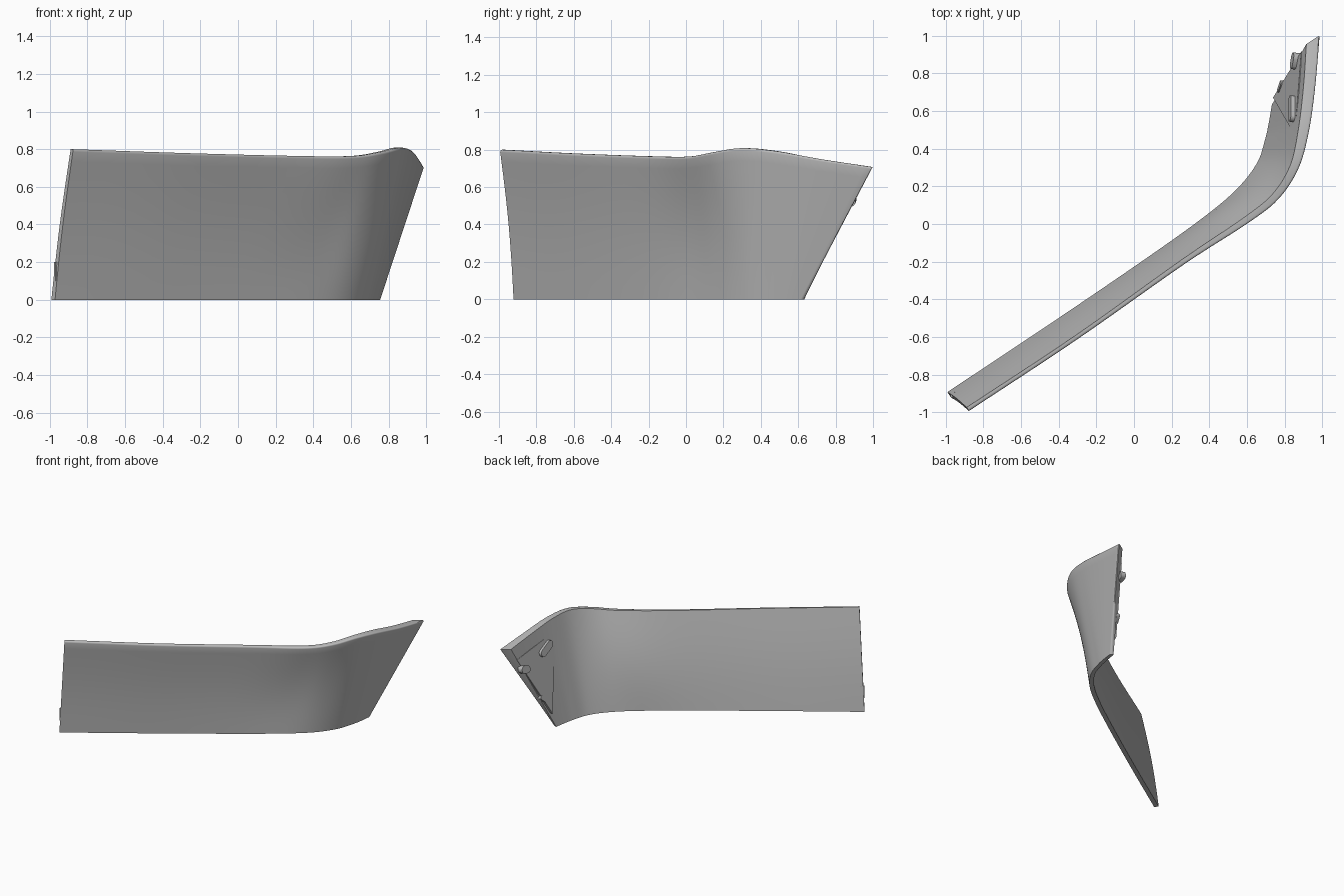
import bpy, bmesh, math
from mathutils import Vector, Matrix

cube = bpy.data.objects.get("Cube")
if cube:
    bpy.data.objects.remove(cube)

grey = bpy.data.materials.new("plain_grey")
grey.use_nodes = True
colour = (0.5, 0.5, 0.5, 1)
grey.diffuse_color = colour
grey.node_tree.nodes["Principled BSDF"].inputs["Base Color"].default_value = colour


def add_object(name, bm):
    bmesh.ops.recalc_face_normals(bm, faces=bm.faces)
    mesh = bpy.data.meshes.new(name)
    bm.to_mesh(mesh)
    bm.free()
    mesh.materials.append(grey)
    obj = bpy.data.objects.new(name, mesh)
    bpy.context.collection.objects.link(obj)
    return obj


def smooth(obj, degrees):
    bpy.ops.object.select_all(action='DESELECT')
    obj.select_set(True)
    bpy.context.view_layer.objects.active = obj
    bpy.ops.object.shade_smooth_by_angle(angle=math.radians(degrees))


# Stations along the panel: lower edge x y, upper edge x y z, hollow,
# thickness below, thickness above, backward sweep of the inner skin
stations = [
    (-.972, -.922, -.875, -.995, .80, .012, .035, .025, 0),
    (-.45, -.575, -.30, -.615, .78, .012, .035, .025, 0),
    (.05, -.235, .27, -.215, .765, .015, .035, .03, 0),
    (.38, 0, .605, 0, .763, .03, .035, .04, 0),
    (.57, .16, .77, .13, .785, .02, .035, .045, 0),
    (.68, .31, .875, .29, .808, .005, .03, .05, 0),
    (.725, .44, .93, .48, .792, 0, .03, .06, 0),
    (.745, .53, .965, .72, .75, 0, .03, .065, .02),
    (.757, .63, .99, 1.005, .708, 0, .025, .07, .055),
]


def spline(points, steps):
    """Smooth curve through all station values."""
    pts = [Vector(p) for p in points]
    pts = [2 * pts[0] - pts[1]] + pts + [2 * pts[-1] - pts[-2]]
    out = []
    for a, b, c, d in zip(pts, pts[1:], pts[2:], pts[3:]):
        for k in range(steps):
            t = k / steps
            out.append(b + (c - a) * (t / 2) + (2 * a - 5 * b + 4 * c - d) * (t * t / 2)
                       + (3 * b - a - 3 * c + d) * (t ** 3 / 2))
    return out + [pts[-2]]


# Curved panel: outer skin, inner skin and the rim between them
rows = 12
curve = spline(stations, 6)
outer = []
for s in curve:
    low, high = Vector((s[0], s[1], 0)), Vector((s[2], s[3], s[4]))
    outer.append([low.lerp(high, j / rows) for j in range(rows + 1)])

bm = bmesh.new()
out, inn = [], []
last = len(curve) - 1
for i, s in enumerate(curve):
    out_column, inn_column = [], []
    for j in range(rows + 1):
        v = j / rows
        along = outer[min(i + 1, last)][j] - outer[max(i - 1, 0)][j]
        along.z = 0
        along.normalize()
        inward = Vector((-along.y, along.x, 0))
        p = outer[i][j] + inward * s[5] * math.sin(math.pi * v)
        thick = s[6] + (s[7] - s[6]) * v
        out_column.append(bm.verts.new(p))
        inn_column.append(bm.verts.new(p + inward * thick - along * s[8] * v))
    out.append(out_column)
    inn.append(inn_column)

for skin in (out, inn):
    for a, b in zip(skin, skin[1:]):
        for j in range(rows):
            bm.faces.new((a[j], b[j], b[j + 1], a[j + 1]))
for j in (0, rows):
    for i in range(last):
        bm.faces.new((out[i][j], out[i + 1][j], inn[i + 1][j], inn[i][j]))
for i in (0, last):
    for j in range(rows):
        bm.faces.new((out[i][j], out[i][j + 1], inn[i][j + 1], inn[i][j]))

# Rounded outer corner along the top rim and the slanted return end
rim = [bm.edges.get((out[i][rows], out[i + 1][rows])) for i in range(last)]
rim += [bm.edges.get((out[last][j], out[last][j + 1])) for j in range(rows)]
bmesh.ops.recalc_face_normals(bm, faces=bm.faces)
bmesh.ops.bevel(bm, geom=rim, offset=.014, offset_type='OFFSET', segments=3,
                profile=.5, affect='EDGES', clamp_overlap=True)
smooth(add_object("curved_panel", bm), 40)

# Flat triangular mounting plate inside the return end
corners = [Vector(p) for p in ((.75, .67, .12), (.9, .915, .61), (.865, .47, .69))]
normal = (corners[1] - corners[0]).cross(corners[2] - corners[0]).normalized()
if normal.x > 0:
    normal.negate()
bm = bmesh.new()
back = [bm.verts.new(c - normal * .015) for c in corners]
front = [bm.verts.new(c + normal * .012) for c in corners]
bm.faces.new(back)
bm.faces.new(front)
for k in range(3):
    n = (k + 1) % 3
    bm.faces.new((back[k], back[n], front[n], front[k]))
add_object("mounting_plate", bm)


# Rounded clips standing on the plate
def clip(name, centre, along, length, width, height):
    along = Vector(along)
    along = (along - normal * along.dot(normal)).normalized()
    side = normal.cross(along)
    frame = Matrix((along, side, normal)).transposed().to_4x4()
    frame.translation = Vector(centre)
    bm = bmesh.new()
    bmesh.ops.create_cone(bm, cap_ends=True, segments=20, radius1=width / 2,
                          radius2=width / 2, depth=height)
    for v in bm.verts:
        v.co.x += math.copysign((length - width) / 2, v.co.x)
    bm.transform(frame)
    smooth(add_object(name, bm), 40)


clip("upper_clip", (.855, .61, .6), (0, 1, -.5), .15, .06, .06)
clip("edge_clip", (.86, .865, .525), (.5, 1, .2), .09, .06, .045)
clip("lower_clip", (.785, .73, .25), (.3, 1, 1), .08, .03, .03)

# Small locating tab on the straight end
bm = bmesh.new()
bmesh.ops.create_cube(bm, size=1)
bm.transform(Matrix.Translation((-.96, -.908, .15))
             @ Matrix.Rotation(math.radians(34), 4, 'Z')
             @ Matrix.Diagonal((.03, .015, .1, 1)))
add_object("end_tab", bm)
